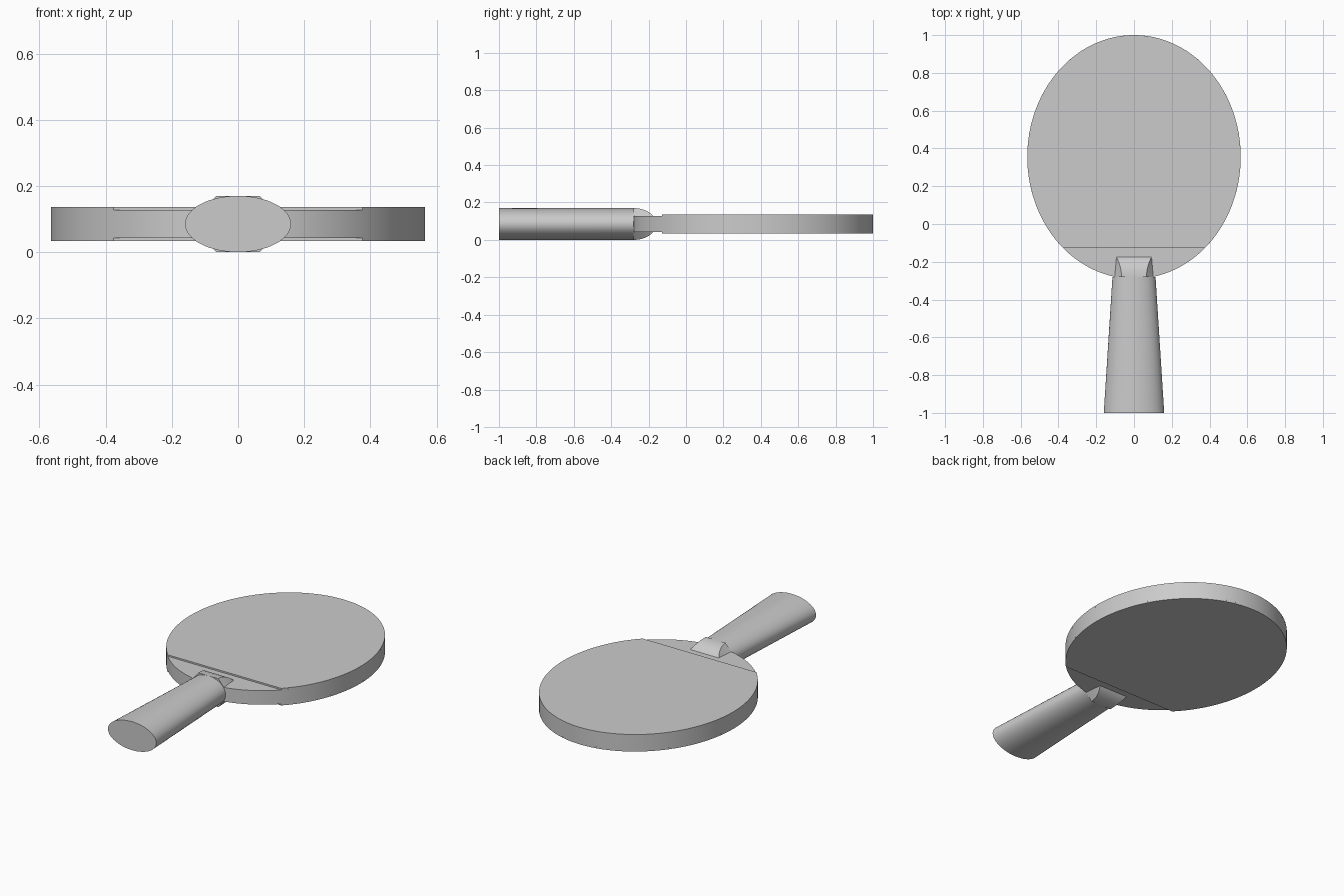
import bpy, bmesh
from math import sin, cos, pi, sqrt, asin, radians

cube = bpy.data.objects.get("Cube")
if cube:
    bpy.data.objects.remove(cube, do_unlink=True)

MID = 0.086                      # height of the symmetry plane
CY, RX, RY = 0.355, 0.565, 0.645  # blade ellipse

grey = bpy.data.materials.new("plain grey")
grey.use_nodes = True
colour = (0.6, 0.6, 0.6, 1)
grey.diffuse_color = colour
grey.node_tree.nodes["Principled BSDF"].inputs["Base Color"].default_value = colour


def loft(name, rings):
    """Skin a row of matching closed rings and cap both ends."""
    bm = bmesh.new()
    loops = [[bm.verts.new(p) for p in ring] for ring in rings]
    n = len(loops[0])
    for a, b in zip(loops, loops[1:]):
        for i in range(n):
            j = (i + 1) % n
            bm.faces.new((a[i], a[j], b[j], b[i]))
    bm.faces.new(loops[0])
    bm.faces.new(loops[-1])
    bmesh.ops.recalc_face_normals(bm, faces=bm.faces)
    mesh = bpy.data.meshes.new(name)
    bm.to_mesh(mesh)
    bm.free()
    mesh.materials.append(grey)
    obj = bpy.data.objects.new(name, mesh)
    bpy.context.collection.objects.link(obj)
    bpy.ops.object.select_all(action='DESELECT')
    obj.select_set(True)
    bpy.context.view_layer.objects.active = obj
    bpy.ops.object.shade_smooth_by_angle(angle=radians(30))
    return obj


def arc(start, end, n):
    """Points along the blade outline."""
    return [(RX * cos(t), CY + RY * sin(t))
            for t in (start + (end - start) * i / n for i in range(n + 1))]


def slab(name, outline, z0, z1):
    return loft(name, [[(x, y, z) for x, y in outline] for z in (z0, z1)])


# Wooden blade
slab("blade", arc(0, 2 * pi, 128)[:-1], MID - 0.042, MID + 0.042)

# Rubber sheets on both sides, ending in a straight edge near the grip
chord = asin((-0.127 - CY) / RY)
sheet = arc(chord, pi - chord, 110)
slab("top_rubber", sheet, MID + 0.042, MID + 0.051)
slab("bottom_rubber", sheet, MID - 0.051, MID - 0.042)

# Flared oval grip
grip = []
for y, w in ((-1, 0.16), (-0.28, 0.114)):
    grip.append([(w * cos(2 * pi * i / 64), y, MID + 0.085 * sin(2 * pi * i / 64))
                 for i in range(64)])
loft("handle", grip)

# Rounded throat with sloping sides, running from the grip onto the blade
throat = []
for k in range(13):
    s = k / 12
    y = -0.28 + 0.105 * s
    h = 0.085 * sqrt(1 - (0.87 * s) ** 2)
    wide = 0.104 - 0.01 * s
    rise = max(0, (h - 0.042) / 0.043)
    narrow = wide + (0.066 - wide) * rise
    half = [(narrow, -h), (wide, -0.04), (wide, 0.04), (narrow, h)]
    ring = half + [(-x, z) for x, z in reversed(half)]
    throat.append([(x, y, MID + z) for x, z in ring])
loft("throat", throat)

# Rest the model on the ground
for obj in bpy.context.collection.objects:
    if obj.type == 'MESH' and obj.name in ("blade", "top_rubber", "bottom_rubber", "handle", "throat"):
        obj.location.z = 0.085 - MID
